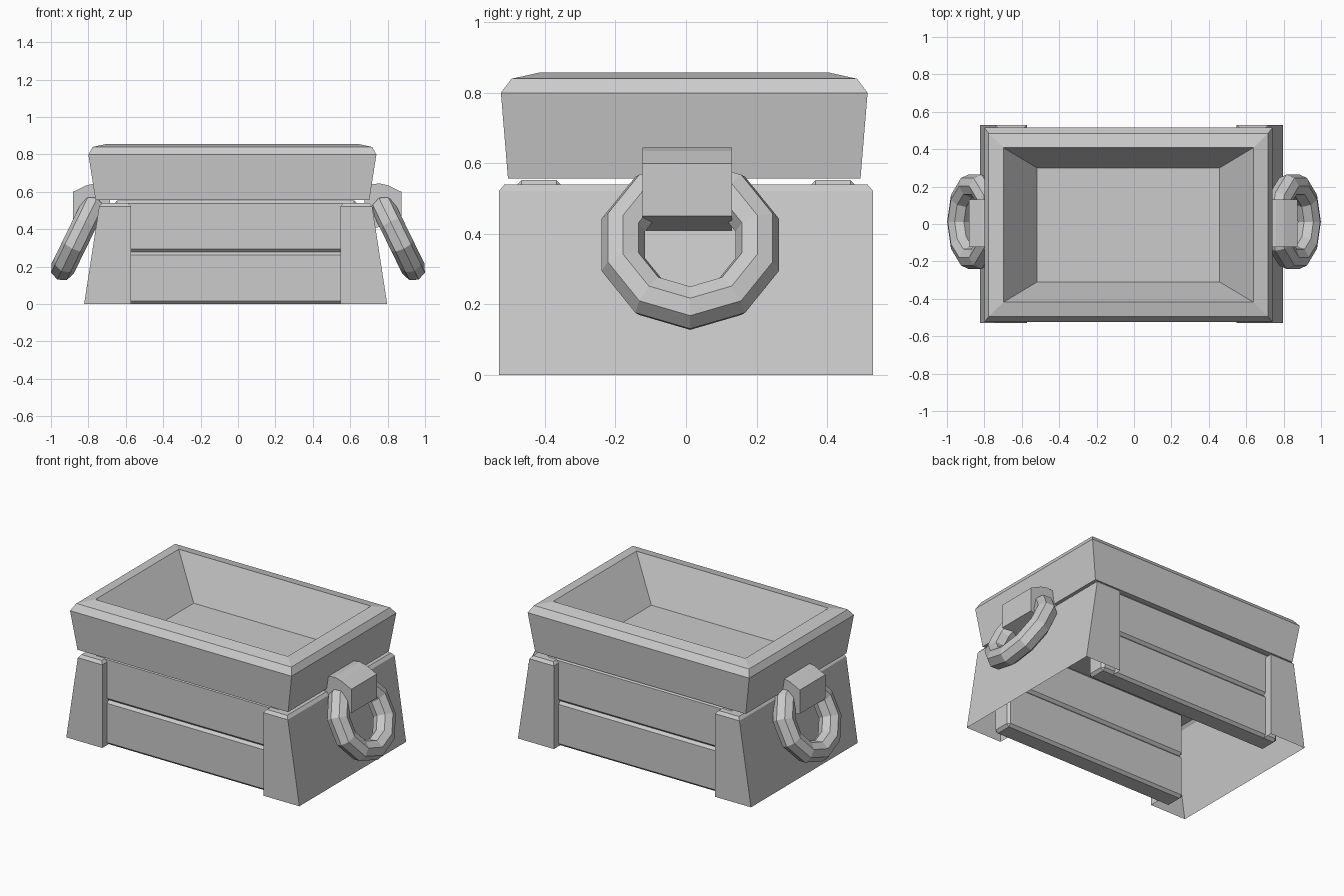
import bpy, bmesh
from math import radians

if "Cube" in bpy.data.objects:
    bpy.data.objects.remove(bpy.data.objects["Cube"])


def finish(name, bm):
    bmesh.ops.recalc_face_normals(bm, faces=bm.faces)
    me = bpy.data.meshes.new(name)
    bm.to_mesh(me)
    bm.free()
    ob = bpy.data.objects.new(name, me)
    bpy.context.collection.objects.link(ob)
    return ob


def loft(bm, rings, closed=True):
    """Skin a list of point rings, return the vertex rings."""
    vr = [[bm.verts.new(p) for p in r] for r in rings]
    for a, b in zip(vr, vr[1:]):
        n = len(a)
        for i in range(n if closed else n - 1):
            j = (i + 1) % n
            bm.faces.new((a[i], a[j], b[j], b[i]))
    return vr


def rect(cx, cy, hx, hy, z):
    return [(cx + sx * hx, cy + sy * hy, z)
            for sx, sy in ((-1, -1), (1, -1), (1, 1), (-1, 1))]


# Tray-shaped upper box: flared walls, rounded rim, sunken basin
bm = bmesh.new()
rings = loft(bm, [rect(-.03, -.005, hx, hy, z) for hx, hy, z in (
    (.732, .50, .557), (.77, .52, .80), (.747, .49, .84),
    (.668, .413, .857), (.488, .305, .607))])
bm.faces.new(rings[0])
bm.faces.new(rings[-1])
finish("upper_tray", bm)

# Planks on front and back, two per side
for side, sy in (("front", -1), ("back", 1)):
    for level, z0, z1 in (("lower", 0.0, .278), ("upper", .278, .553)):
        bm = bmesh.new()
        bmesh.ops.create_cube(bm, size=1)
        for v in bm.verts:
            v.co.x = -.013 + v.co.x * 1.30
            v.co.y = sy * .417 + v.co.y * .13
            v.co.z = (z0 + z1) / 2 + v.co.z * (z1 - z0)
        bmesh.ops.bevel(bm, geom=bm.edges[:], offset=.016, segments=1,
                        affect='EDGES')
        finish(f"{side}_{level}_plank", bm)


def end_ring(s, xo, xi, hy, z):
    """C-shaped plan of an end panel wrapping round both corners."""
    half = [(xi, .45), (xi, hy), (xo, hy)]
    pts = [(x, -y) for x, y in half] + [(x, y) for x, y in reversed(half)]
    return [(-.0125 + s * x, y, z) for x, y in pts]


for label, s in (("left", -1), ("right", 1)):
    # End panel: open C-shaped shell with chamfered top
    bm = bmesh.new()
    rings = loft(bm, [end_ring(s, .81, .56, .53, 0),
                      end_ring(s, .73, .56, .53, .522),
                      end_ring(s, .715, .575, .515, .54)], closed=False)
    bm.faces.new(rings[-1])
    finish(f"{label}_end_panel", bm)

    # Bracket holding the ring
    bm = bmesh.new()
    profile = [(.68, .635), (.76, .645), (.805, .635), (.878, .60),
               (.878, .45), (.75, .41), (.68, .41)]
    rings = loft(bm, [[(s * x - .004, y, z) for x, z in profile]
                      for y in (-.123, .13)])
    bm.faces.new(rings[0])
    bm.faces.new(rings[1])
    finish(f"{label}_handle_bracket", bm)

    # Ring handle hanging outward
    bpy.ops.mesh.primitive_torus_add(
        major_segments=10, minor_segments=8, major_radius=.20,
        minor_radius=.065, location=(s * .85, .012, .369),
        rotation=(0, radians(90 - s * 26), 0))
    bpy.context.object.name = f"{label}_ring_handle"
